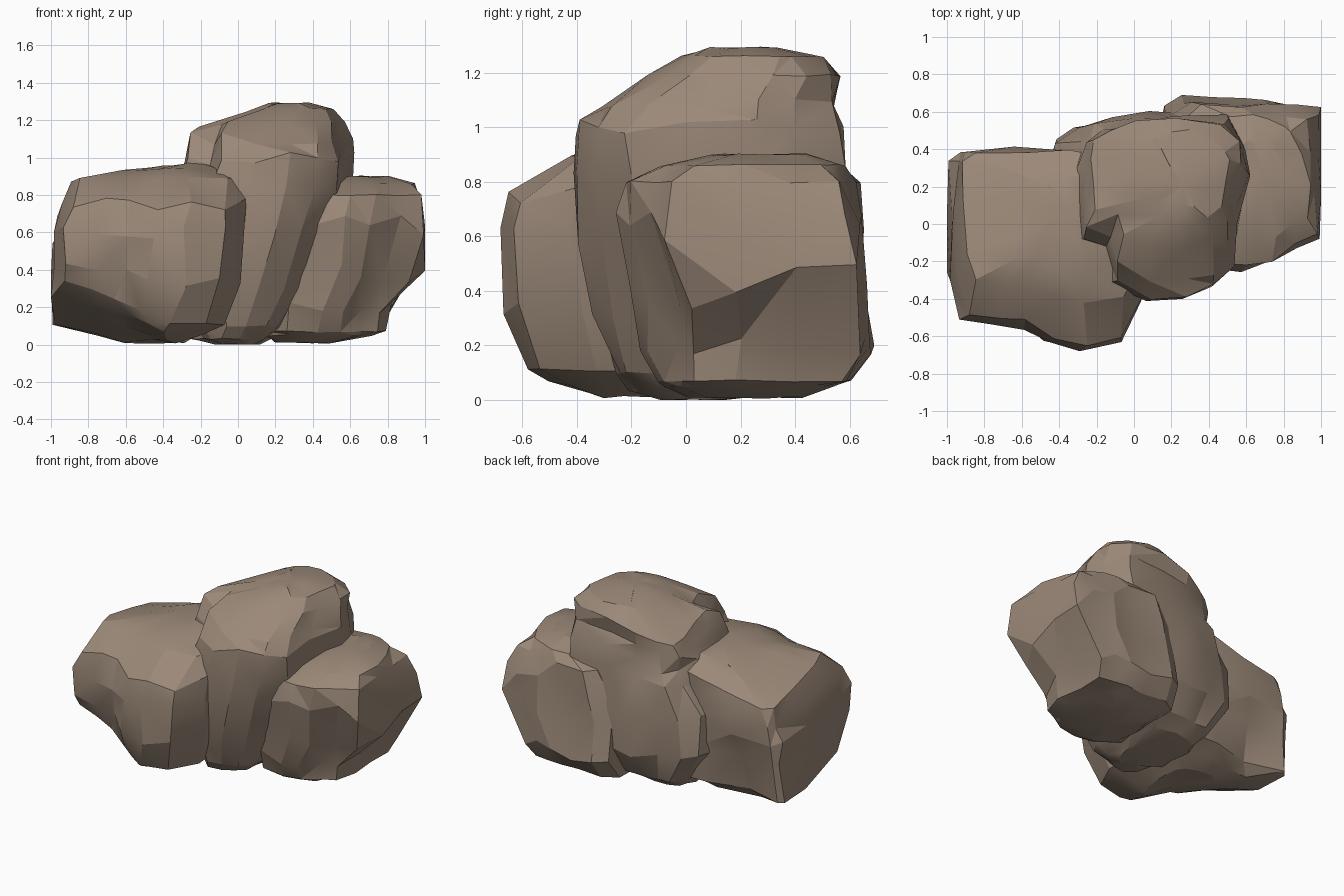
import bpy, bmesh, math, random
from mathutils import Vector

if "Cube" in bpy.data.objects:
    bpy.data.objects.remove(bpy.data.objects["Cube"])

stone = bpy.data.materials.new("warm_brown_stone")
stone.diffuse_color = (0.33, 0.25, 0.19, 1)
stone.use_nodes = True
stone.node_tree.nodes["Principled BSDF"].inputs["Base Color"].default_value = stone.diffuse_color


def ramp(v, a, b):
    """0 at a, 1 at b, clamped."""
    return max(0.0, min(1.0, (v - a) / (b - a)))


def boulder(name, outline, levels, wear, seed, rough=0.019):
    """Loft a plan outline, fitted to (z, x0, x1, y0, y1) at each level."""
    rng = random.Random(seed)
    xs = [p[0] for p in outline]
    ys = [p[1] for p in outline]
    ax, bx, ay, by = min(xs), max(xs), min(ys), max(ys)
    bm = bmesh.new()
    rings = []
    for i, (z, x0, x1, y0, y1) in enumerate(levels):
        end = i < 3 or i > len(levels) - 4
        # crown and foot are rounder in plan than the walls
        blend = 0.6 if i in (0, 1, len(levels) - 2, len(levels) - 1) else 0.12
        ring = []
        for x, y in outline:
            u = (x - ax) / (bx - ax) * 2 - 1
            v = (y - ay) / (by - ay) * 2 - 1
            r = math.hypot(u, v)
            k = 1 + blend * (1 / r - 1) if r > 1 else 1
            px = (x0 + x1) / 2 + u * k * (x1 - x0) / 2 + rng.uniform(-rough, rough)
            py = (y0 + y1) / 2 + v * k * (y1 - y0) / 2 + rng.uniform(-rough, rough)
            pz = z + rng.uniform(-1, 1) * (0.005 if end else 0.04)
            px, py, pz = wear(px, py, pz)
            ring.append(bm.verts.new((max(-1, min(1, px)),
                                      max(-0.68, min(0.69, py)), max(0, pz))))
        rings.append(ring)
    n = len(outline)
    for lo, hi in zip(rings, rings[1:]):
        for k in range(n):
            j = (k + 1) % n
            bm.faces.new((lo[k], lo[j], hi[j], hi[k]))
    # close the foot and the crown
    for ring in (rings[0], rings[-1]):
        mid = bm.verts.new(sum((v.co for v in ring), Vector()) / n)
        for k in range(n):
            bm.faces.new((ring[k], ring[(k + 1) % n], mid))
    bmesh.ops.triangulate(bm, faces=bm.faces[:], quad_method='SHORT_EDGE')
    bmesh.ops.recalc_face_normals(bm, faces=bm.faces[:])
    me = bpy.data.meshes.new(name)
    bm.to_mesh(me)
    bm.free()
    me.materials.append(stone)
    ob = bpy.data.objects.new(name, me)
    bpy.context.collection.objects.link(ob)
    bpy.ops.object.select_all(action='DESELECT')
    ob.select_set(True)
    bpy.context.view_layer.objects.active = ob
    bpy.ops.object.shade_smooth_by_angle(angle=math.radians(18))


def left_wear(x, y, z):
    # crown falls to the back left, foot is undercut at the front left
    drop = 0.22 * max(0, y + 0.25) * ramp(x, -0.2, -0.85) * ramp(z, 0.4, 0.85)
    lift = 0.3 * ramp(x, -0.35, -0.9) * ramp(y, 0.05, -0.45) * max(0, 1 - z / 0.5)
    # hollow low in the back
    hollow = 0.12 * ramp(y, 0.2, 0.4) * ramp(abs(x + 0.65), 0.3, 0.05) * ramp(z, 0.58, 0.25)
    return x, y - hollow, z - drop + lift


def middle_wear(x, y, z):
    # crown falls to the back left
    return x, y, z - 0.8 * max(0, y) * max(0, 0.15 - x) * ramp(z, 0.6, 1.1)


def right_wear(x, y, z):
    # front corner is cut away below, back corner is cut away above
    low = 0.45 * ramp(x, 0.6, 0.95) * max(0, 0.15 - y) * ramp(z, 0.65, 0.4)
    high = 0.25 * ramp(x, 0.6, 0.95) * max(0, y - 0.3) * ramp(z, 0.6, 0.85)
    # end ridge climbs to the back
    climb = 0.3 * ramp(x, 0.6, 0.95) * (y - 0.25) * ramp(abs(z - 0.42), 0.25, 0.05)
    return x - low - high, y + low - 0.8 * high, z + climb


# Broad boulder at the front left
boulder("left_boulder",
        [(-.95, .4), (-1, .35), (-1, .05), (-.99, -.3), (-.93, -.52), (-.75, -.53),
         (-.6, -.55), (-.45, -.64), (-.27, -.68), (-.05, -.63), (.04, -.4),
         (.03, -.1), (0, .2), (-.1, .36), (-.35, .4), (-.65, .4)],
        [(.01, -.62, -.3, -.35, .15), (.05, -.8, -.2, -.52, .3),
         (.11, -1, -.08, -.58, .38), (.35, -1, .01, -.68, .4),
         (.6, -.99, .03, -.69, .4), (.75, -.96, .04, -.65, .4),
         (.89, -.92, .02, -.43, .38), (.94, -.68, -.05, -.28, .32),
         (.97, -.5, -.15, -.1, .25)], left_wear, 4)

# Tall leaning boulder in the middle
boulder("middle_boulder",
        [(-.3, .28), (-.28, .08), (-.27, -.1), (-.13, -.14), (-.1, -.3), (.08, -.4),
         (.28, -.41), (.42, -.35), (.52, -.22), (.55, 0), (.62, .25),
         (.6, .4), (.5, .55), (.2, .55), (0, .53), (-.17, .5), (-.27, .42)],
        [(0, -.12, .12, -.1, .15), (.03, -.25, .18, -.2, .4),
         (.1, -.3, .27, -.26, .5), (.3, -.45, .42, -.34, .58),
         (.6, -.46, .57, -.39, .59), (.85, -.34, .62, -.41, .58),
         (1.0, -.3, .62, -.4, .56), (1.1, -.28, .61, -.31, .55),
         (1.19, -.25, .59, -.13, .55), (1.26, .03, .51, -.02, .5),
         (1.29, .18, .38, .08, .34)], middle_wear, 11)

# Lower boulder at the back right
boulder("right_boulder",
        [(1, .65), (.85, .66), (.7, .67), (.5, .66), (.25, .69), (.13, .63),
         (.1, .3), (.13, -.05), (.3, -.24), (.53, -.27), (.68, -.22),
         (.85, -.15), (1, -.1), (1, .15), (1, .4)],
        [(.01, .2, .5, .0, .45), (.05, .13, .7, -.1, .55),
         (.07, .12, .78, -.12, .6), (.2, .12, .82, -.17, .69),
         (.42, .12, 1.01, -.22, .67), (.65, .15, 1.01, -.26, .66),
         (.8, .25, .98, -.23, .65), (.86, .4, .94, -.1, .6),
         (.9, .55, .8, .1, .45)], right_wear, 23)
